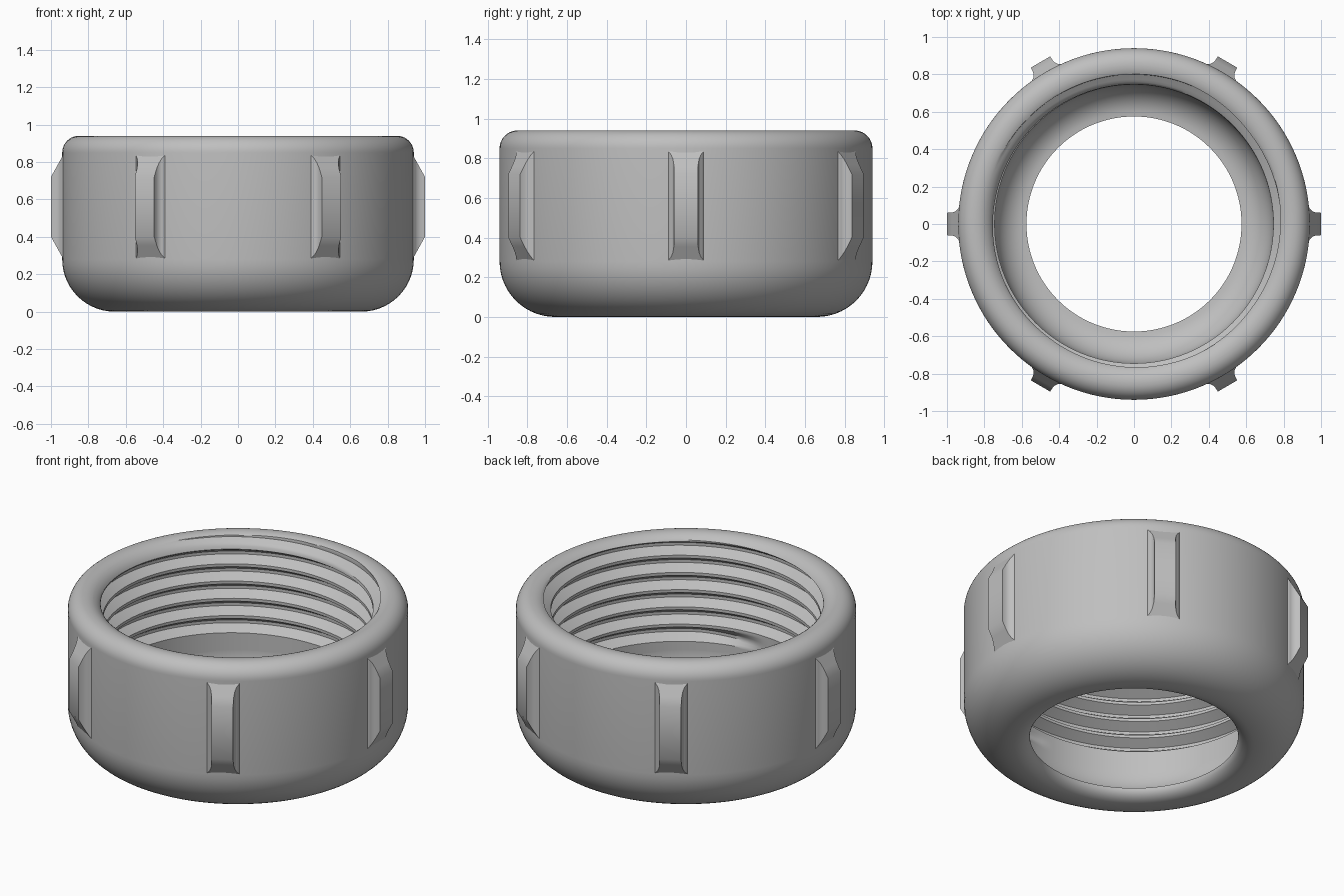
import bpy, bmesh, math
from mathutils import Matrix

cube = bpy.data.objects.get("Cube")
if cube:
    bpy.data.objects.remove(cube, do_unlink=True)

grey = bpy.data.materials.new("plain grey")
grey.use_nodes = True
colour = (0.52, 0.52, 0.52, 1)
grey.diffuse_color = colour
grey.node_tree.nodes["Principled BSDF"].inputs["Base Color"].default_value = colour

SIDES = 128
PITCH, PHASE, ROWS = 0.105, 0.315, 12
BORE, ROOT = 0.745, 0.80
Z_LOW, Z_HIGH = 0.25, 0.93
RIM_R, RIM_Z, RIM = 0.845, 0.84, 0.10


def arc(cx, cz, rx, rz, start, end, n=10):
    """Points (radius, height) along an elliptical arc, angles in degrees."""
    angles = [math.radians(start + (end - start) * i / n) for i in range(n + 1)]
    return [(cx + rx * math.cos(a), cz + rz * math.sin(a)) for a in angles]


def bore_radius(z, turn):
    """Radius of the threaded bore at a height and a fraction of a turn."""
    base = BORE
    if z > RIM_Z:
        base = RIM_R - math.sqrt(max(RIM ** 2 - (z - RIM_Z) ** 2, 0))
    h = (z - PHASE) / PITCH - turn
    n = math.floor(h + 1e-6)
    u = h - n
    # trapezoid groove, fading in at its lower end
    depth = min(max((0.5 - abs(u - 0.5)) * ROWS - 1, 0) / 4, 1)
    fade = min(max((n + turn + 0.25) / 0.08, 0), 1)
    return max(base, BORE + (ROOT - BORE) * depth * fade)


def section(turn):
    """Closed cross-section of the ring at a fraction of a turn."""
    pts = arc(0.575, 0.25, 0.17, 0.19, -90, 0)
    for j in range(-20, 74):
        z = PHASE + PITCH * (j / ROWS + turn)
        z = min(max(z, Z_LOW), Z_HIGH)
        pts.append((bore_radius(z, turn), z))
    rim_start = 180 - math.degrees(math.asin((Z_HIGH - RIM_Z) / RIM))
    pts += arc(RIM_R, RIM_Z, RIM, RIM, rim_start, 90, 5)
    pts += arc(0.85, 0.85, 0.09, 0.09, 90, 0)
    pts += arc(0.66, 0.28, 0.28, 0.28, 0, -90, 14)
    pts += arc(0.66, 0.06, 0.085, 0.06, -90, -180, 8)
    return pts


def finish(bm, name):
    bmesh.ops.recalc_face_normals(bm, faces=bm.faces)
    mesh = bpy.data.meshes.new(name)
    bm.to_mesh(mesh)
    bm.free()
    mesh.materials.append(grey)
    obj = bpy.data.objects.new(name, mesh)
    bpy.context.collection.objects.link(obj)
    return obj


# Ring body with a helical internal thread
bm = bmesh.new()
columns = []
for i in range(SIDES + 1):
    a = math.tau * i / SIDES
    columns.append([bm.verts.new((r * math.cos(a), r * math.sin(a), z))
                    for r, z in section(i / SIDES)])
for left, right in zip(columns, columns[1:]):
    for k in range(len(left)):
        bm.faces.new((left[k - 1], right[k - 1], right[k], left[k]))
bmesh.ops.remove_doubles(bm, verts=bm.verts, dist=1e-5)
body = finish(bm, "ring_body")

# Six grip lugs with flared flanks and sloping ends
flank = [(0.92, 0.098), (0.937, 0.088), (0.946, 0.075), (0.958, 0.066),
         (0.974, 0.061), (1.0, 0.06)]
outline = flank + [(r, -w) for r, w in reversed(flank)]
lugs = []
for i in range(6):
    bm = bmesh.new()
    low, high = [], []
    for r, w in outline:
        slope = (1 - r) * 1.8
        low.append(bm.verts.new((r, w, 0.40 - slope)))
        high.append(bm.verts.new((r, w, 0.72 + slope)))
    bm.faces.new(low)
    bm.faces.new(high)
    for k in range(len(outline)):
        bm.faces.new((low[k - 1], low[k], high[k], high[k - 1]))
    bmesh.ops.transform(bm, verts=bm.verts,
                        matrix=Matrix.Rotation(math.tau * i / 6, 4, "Z"))
    lugs.append(finish(bm, f"grip_lug_{i + 1}"))

# Smooth shading with sharp creases
bpy.ops.object.select_all(action="DESELECT")
for obj in [body] + lugs:
    obj.select_set(True)
bpy.context.view_layer.objects.active = body
bpy.ops.object.shade_smooth_by_angle(angle=math.radians(32))
